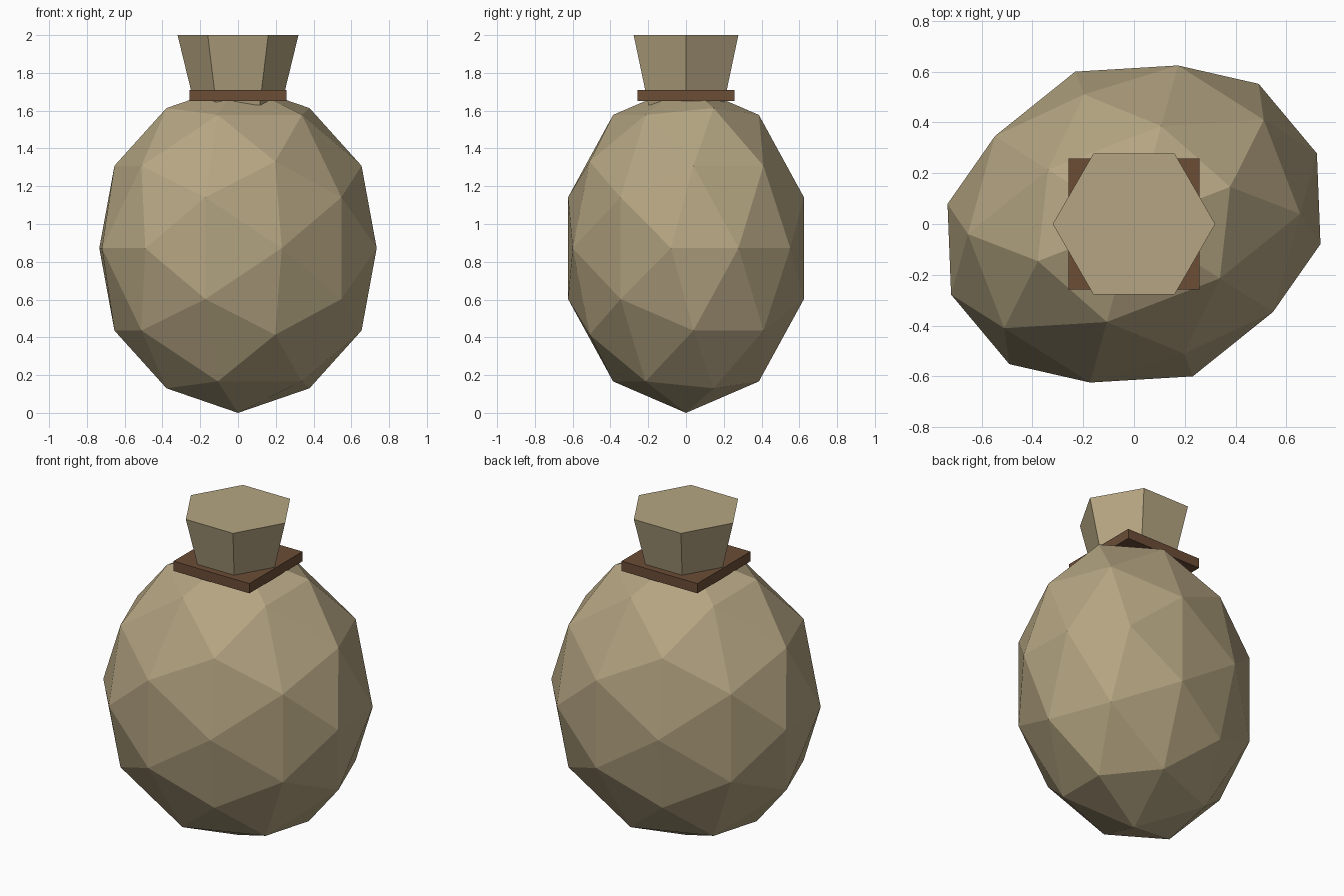
import bpy, bmesh, math
from mathutils import Matrix, Vector

if "Cube" in bpy.data.objects:
    bpy.data.objects.remove(bpy.data.objects["Cube"])


def material(name, color):
    m = bpy.data.materials.new(name)
    m.diffuse_color = (*color, 1)
    m.use_nodes = True
    m.node_tree.nodes["Principled BSDF"].inputs["Base Color"].default_value = m.diffuse_color
    return m


def add_object(name, bm, mat):
    bmesh.ops.recalc_face_normals(bm, faces=bm.faces[:])
    mesh = bpy.data.meshes.new(name)
    bm.to_mesh(mesh)
    bm.free()
    mesh.materials.append(mat)
    obj = bpy.data.objects.new(name, mesh)
    bpy.context.collection.objects.link(obj)
    return obj


cloth = material("tan cloth", (0.46, 0.376, 0.223))
leather = material("brown leather", (0.147, 0.074, 0.037))

# Sack body: icosahedron standing on an edge, subdivided once onto a sphere
bm = bmesh.new()
golden = (1 + math.sqrt(5)) / 2
for a in (-1, 1):
    for b in (-golden, golden):
        for co in ((a, 0, b), (0, b, a), (b, a, 0)):
            bm.verts.new(co)
bmesh.ops.convex_hull(bm, input=bm.verts[:])
bmesh.ops.subdivide_edges(bm, edges=bm.edges[:], cuts=1, use_grid_fill=True)
for v in bm.verts:
    v.co.normalize()
bm.transform(Matrix.Translation((0, 0, 0.872))
             @ Matrix.Rotation(math.radians(21.1), 4, 'Z')
             @ Matrix.Diagonal((0.772, 0.643, 0.872, 1)))
add_object("sack_body", bm, cloth)

# Gathered neck: flared six-sided cone
bm = bmesh.new()
bmesh.ops.create_cone(bm, cap_ends=True, segments=6, radius1=0.23, radius2=0.32, depth=0.37)
corner = max(bm.verts, key=lambda v: v.co.x).co
turn = -math.atan2(corner.y, corner.x)  # put a corner on the x axis
bm.transform(Matrix.Translation((0, 0, 1.815)) @ Matrix.Rotation(turn, 4, 'Z'))
add_object("sack_neck", bm, cloth)

# Square tie around the neck
bm = bmesh.new()
bmesh.ops.create_cube(bm, size=1)
bm.transform(Matrix.Translation((0, 0, 1.68)) @ Matrix.Diagonal((0.515, 0.515, 0.06, 1)))
add_object("neck_tie", bm, leather)
